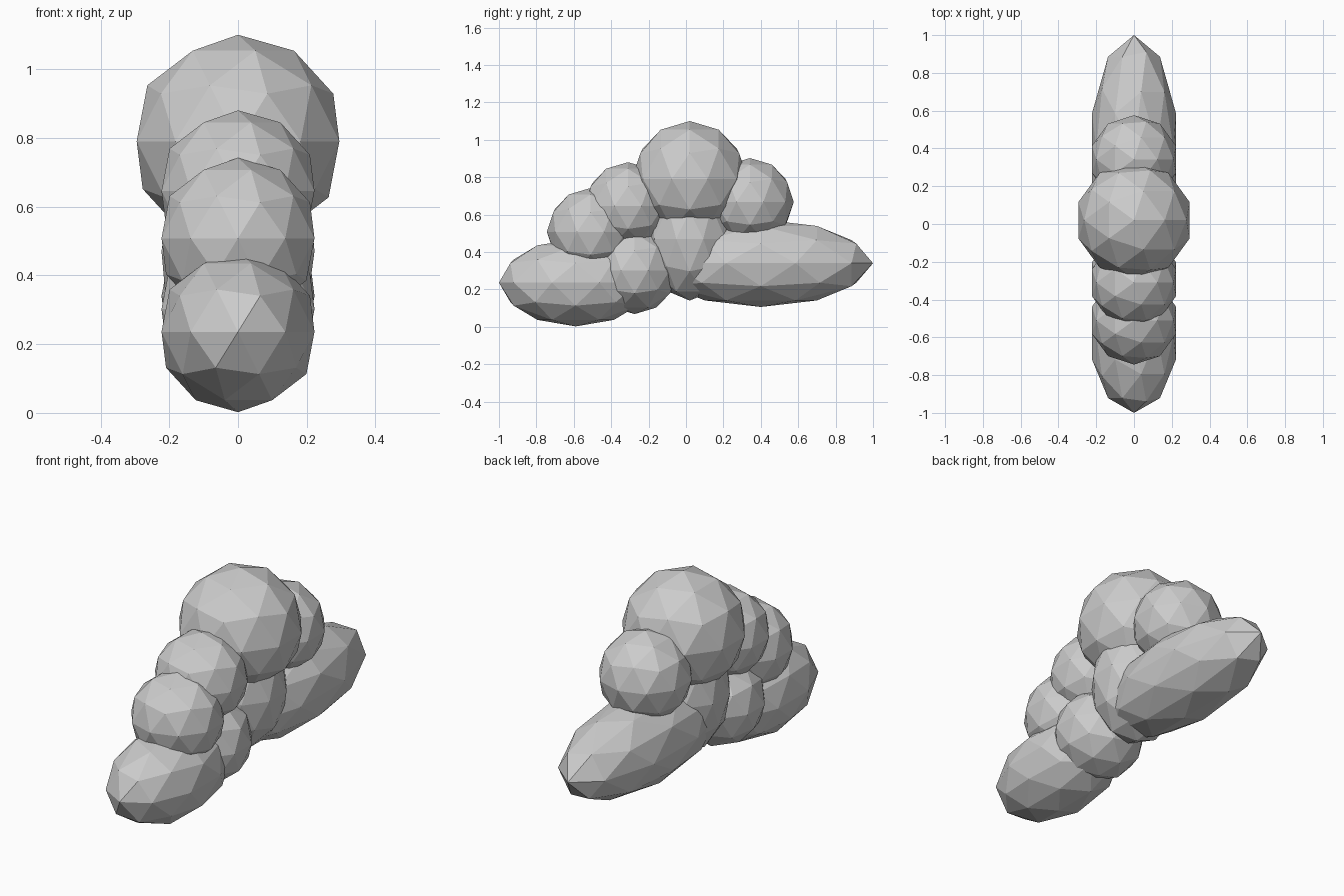
import bpy

if "Cube" in bpy.data.objects:
    bpy.data.objects.remove(bpy.data.objects["Cube"])

R = 0.234  # common puff radius


def puff(name, y, z, ry=R, rz=R, rx=R):
    """Flat-shaded low-poly puff on the centre line."""
    bpy.ops.mesh.primitive_ico_sphere_add(subdivisions=2, radius=1, location=(0, y, z))
    ob = bpy.context.object
    ob.name = name
    ob.scale = (rx, ry, rz)
    bpy.ops.object.transform_apply(location=False, rotation=False, scale=True)
    return ob


# Large crown puff
puff("crown_puff", 0.02, 0.79, 0.31, 0.31, 0.31)
# Round puffs on the slopes
puff("front_upper_puff", -0.31, 0.646)
puff("front_middle_puff", -0.51, 0.508)
puff("back_upper_puff", 0.342, 0.668)
# Core puffs underneath
puff("core_puff", 0.02, 0.47, rz=0.33)
puff("front_lower_puff", -0.275, 0.302)
# Long puffs at both ends
puff("front_long_puff", -0.59, 0.236, ry=0.41)
puff("back_long_puff", 0.40, 0.34, ry=0.60)
